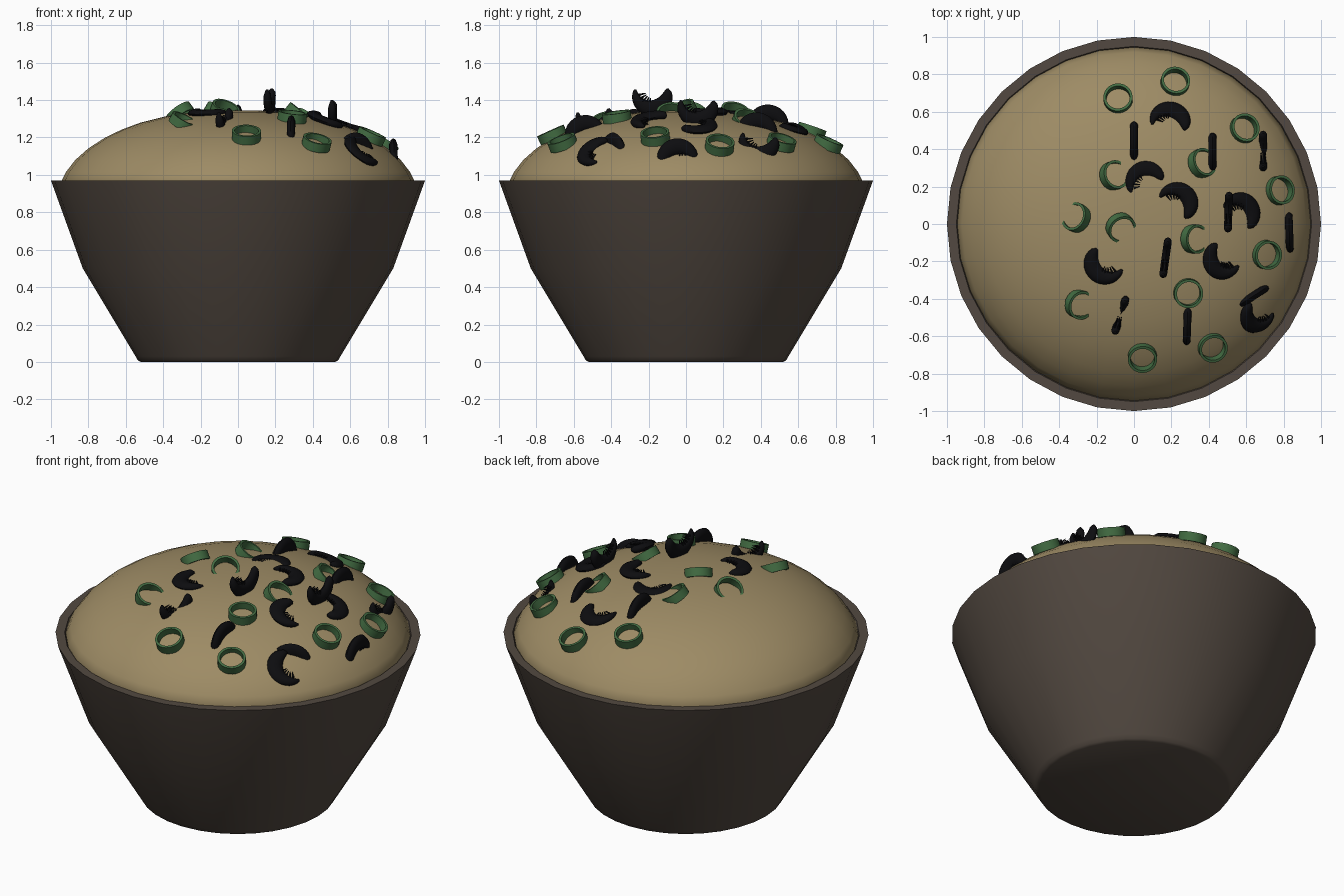
import bpy, bmesh, math
from mathutils import Vector, Matrix

if "Cube" in bpy.data.objects:
    bpy.data.objects.remove(bpy.data.objects["Cube"])


def material(name, rgb):
    m = bpy.data.materials.new(name)
    m.diffuse_color = (*rgb, 1)
    m.use_nodes = True
    m.node_tree.nodes["Principled BSDF"].inputs["Base Color"].default_value = m.diffuse_color
    return m


CLAY = material("dark_clay", (0.085, 0.066, 0.052))
GRAIN = material("grain", (0.34, 0.26, 0.13))
GREEN = material("onion_green", (0.055, 0.15, 0.055))
BLACK = material("black", (0.004, 0.004, 0.005))


def finish(name, bm, mat, matrix=None, angle=35):
    bmesh.ops.recalc_face_normals(bm, faces=bm.faces)
    me = bpy.data.meshes.new(name)
    bm.to_mesh(me)
    bm.free()
    ob = bpy.data.objects.new(name, me)
    bpy.context.collection.objects.link(ob)
    me.materials.append(mat)
    if matrix:
        ob.matrix_world = matrix
    bpy.ops.object.select_all(action='DESELECT')
    ob.select_set(True)
    bpy.context.view_layer.objects.active = ob
    bpy.ops.object.shade_smooth_by_angle(angle=math.radians(angle))
    return ob


def revolve(profile, sides, closed=False):
    """Spin an (r, z) profile around z."""
    bm = bmesh.new()
    vs = [bm.verts.new((r, 0, z)) for r, z in profile]
    n = len(vs)
    es = [bm.edges.new((vs[i], vs[(i + 1) % n])) for i in range(n if closed else n - 1)]
    bmesh.ops.spin(bm, geom=vs + es, cent=(0, 0, 0), axis=(0, 0, 1),
                   angle=2 * math.pi, steps=sides)
    bmesh.ops.remove_doubles(bm, verts=bm.verts, dist=1e-5)
    return bm


# bowl: thick wall with a bent flare
finish("bowl", revolve([(0, 0), (0.52, 0), (0.535, 0.008), (0.548, 0.03), (0.83, 0.5),
                        (1, 0.97), (0.95, 0.97), (0.78, 0.52), (0.5, 0.06), (0, 0.06)], 32), CLAY)

# rice mound
DOME = [(0.945, 0.965), (0.92, 1.015), (0.87, 1.08), (0.8, 1.142), (0.71, 1.2), (0.62, 1.243),
        (0.52, 1.28), (0.39, 1.312), (0.26, 1.333), (0.13, 1.343), (0, 1.346)]
finish("rice_mound", revolve([(0.93, 0.92)] + DOME, 32), GRAIN, angle=60)


def surface(x, y):
    """Mound height and normal at (x, y)."""
    r = math.hypot(x, y)
    for (r1, z1), (r0, z0) in zip(DOME, DOME[1:]):
        if r0 <= r <= r1:
            s = (z0 - z1) / (r1 - r0)
            z = z0 - s * (r - r0)
            return z, Vector((s * x / max(r, .01), s * y / max(r, .01), 1)).normalized()
    return 0.97, Vector((0, 0, 1))


def frame(u, n, loc):
    """Matrix with local x along u and local z along n."""
    u = (u - n * u.dot(n)).normalized()
    m = Matrix((u, n.cross(u), n)).transposed().to_4x4()
    m.translation = loc
    return m


def direction(deg):
    return Vector((math.cos(math.radians(deg)), math.sin(math.radians(deg)), 0))


def onion_ring(x, y, axis, lift):
    z, _ = surface(x, y)
    bm = revolve([(0.078, -0.025), (0.078, 0.025), (0.064, 0.025), (0.064, -0.025)], 24, True)
    finish("onion_ring", bm, GREEN, frame(Vector((1, 0.1, 0)), axis.normalized(),
                                          Vector((x, y, z + lift))))


# onion rings lying on the mound
for x, y in [(-.085, .67), (.22, .76), (.59, .51), (.78, .18), (.71, -.165),
             (.29, -.37), (.42, -.66), (.045, -.715)]:
    onion_ring(x, y, surface(x, y)[1] + Vector((0, 0, 0.35)), 0.018)

# onion rings half sunk: the side facing the angle sticks out
for x, y, a in [(-.105, .26, 190), (.365, .325, 200), (-.31, .035, -30), (-.07, -.02, 130),
                (.325, -.08, 180), (-.29, -.43, 175)]:
    n = surface(x, y)[1]
    onion_ring(x, y, n - direction(a) * 0.65, 0.0)


def shrimp(m):
    """Curled tapered body, convex toward local +x, with legs inside the curl."""
    bm = bmesh.new()
    rings, steps, sides = [], 18, 10
    for i in range(steps + 1):
        t = i / steps
        a = math.radians(-100 + 200 * t)
        w = 0.006 + 0.038 * math.sin(math.pi * t ** 0.8) ** 0.8 if 0 < t < 1 else 0.006
        d = min(w, 0.022)
        ring = []
        for k in range(sides):
            b = 2 * math.pi * k / sides
            r = 0.088 + w * math.cos(b)
            ring.append(bm.verts.new((r * math.cos(a), r * math.sin(a), d * math.sin(b))))
        rings.append(ring)
    for p, q in zip(rings, rings[1:]):
        for k in range(sides):
            j = (k + 1) % sides
            bm.faces.new((p[k], p[j], q[j], q[k]))
    bm.faces.new(rings[0])
    bm.faces.new(rings[-1])
    # legs
    for i in range(5):
        a = math.radians(10 + 17 * i)
        inward = Vector((-math.cos(a), -math.sin(a), 0))
        for s in (-1, 1):
            loc = -inward * 0.05 + Vector((0, 0, 0.01 * s))
            rot = Vector((0, 0, 1)).rotation_difference(inward).to_matrix().to_4x4()
            bmesh.ops.create_cone(bm, cap_ends=True, segments=5, radius1=0.007, radius2=0.002,
                                  depth=0.036, matrix=Matrix.Translation(loc) @ rot)
    finish("shrimp", bm, BLACK, m, angle=50)


# shrimp lying flat: middle of the back, facing angle, lift
for x, y, a, lift in [(.2, .615, 80, .0), (.27, .165, 50, .005), (.61, .11, 50, .005),
                      (.43, -.235, 225, .01), (-.195, -.265, 230, .0), (.64, -.54, 245, .0),
                      (.03, .285, 115, -.012)]:
    c = Vector((x, y, 0)) - direction(a) * 0.085
    z, n = surface(c.x, c.y)
    shrimp(frame(direction(a), n, Vector((c.x, c.y, z + lift))))

UP = Vector((0, 0, 1))
# shrimp standing on edge, back up: position, heading, lift
for x, y, a, lift in [(0, .44, 90, -.055), (.42, .38, 90, -.06), (.83, -.04, 92, -.05),
                      (.285, -.53, 88, -.06), (.63, -.39, 33, -.085)]:
    z, n = surface(x, y)
    shrimp(frame(n + UP, direction(a + 90), Vector((x, y, z + lift))))

# shrimp standing on edge, head and tail up
for x, y, a, lift in [(.69, .39, 90, .05), (.505, .06, 88, .1), (.168, -.185, 82, .11),
                      (-.075, -.495, 72, .045)]:
    z, n = surface(x, y)
    shrimp(frame(-n - UP, direction(a + 90), Vector((x, y, z + lift))))
